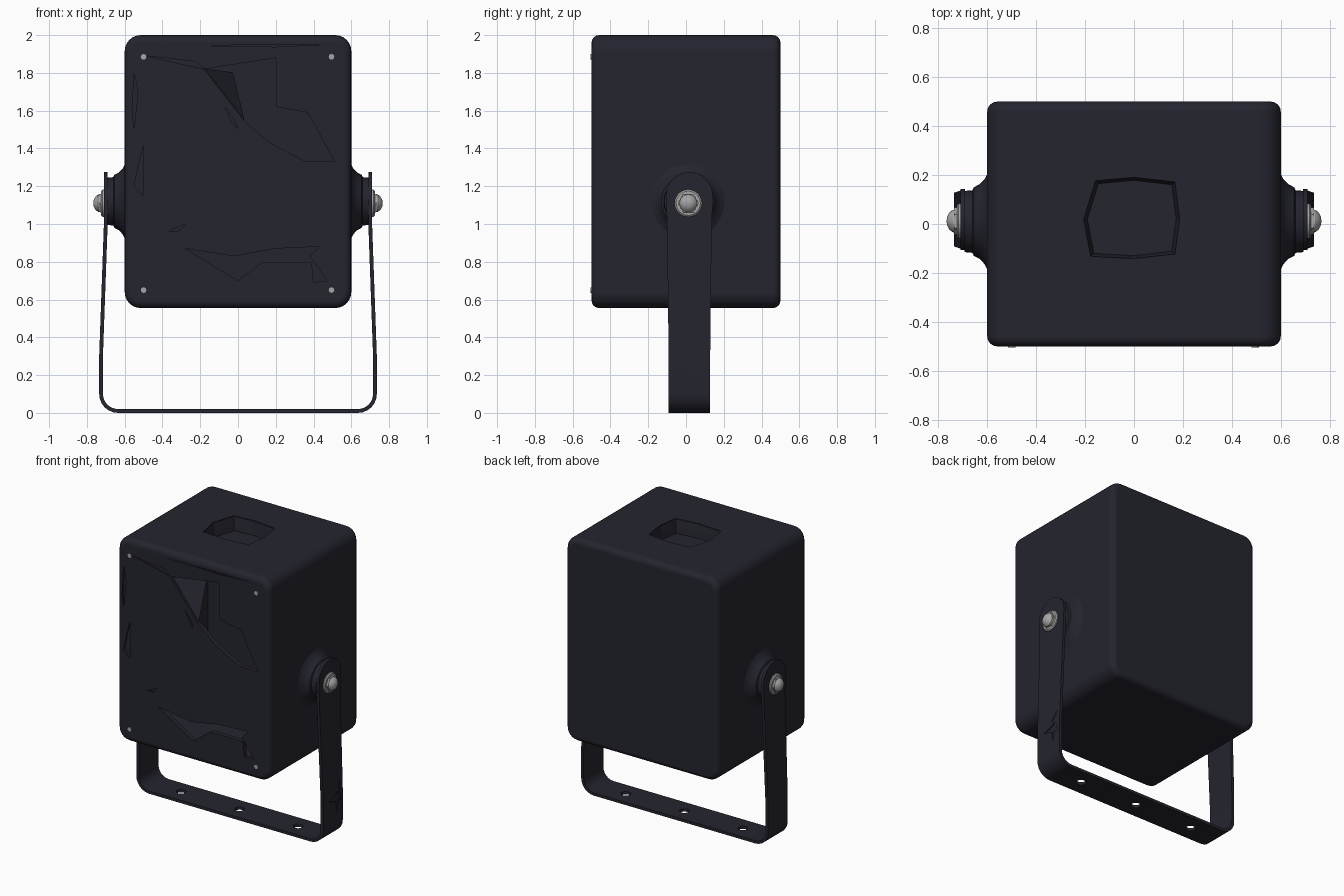
import bpy, bmesh
from math import sin, cos, pi, radians
from mathutils import Vector

if "Cube" in bpy.data.objects:
    bpy.data.objects.remove(bpy.data.objects["Cube"], do_unlink=True)


def material(name, rgb):
    m = bpy.data.materials.new(name)
    m.use_nodes = True
    m.diffuse_color = (*rgb, 1)
    m.node_tree.nodes["Principled BSDF"].inputs["Base Color"].default_value = (*rgb, 1)
    return m


DARK = material("dark_navy_paint", (0.018, 0.018, 0.029))
STEEL = material("bare_steel", (0.38, 0.38, 0.38))


def finish(name, bm, mat, recalc=True):
    if recalc:
        bmesh.ops.recalc_face_normals(bm, faces=bm.faces[:])
    me = bpy.data.meshes.new(name)
    bm.to_mesh(me)
    bm.free()
    me.materials.append(mat)
    ob = bpy.data.objects.new(name, me)
    bpy.context.collection.objects.link(ob)
    return ob


def box(bm, lo, hi):
    lo, hi = Vector(lo), Vector(hi)
    geo = bmesh.ops.create_cube(bm, size=1)
    for v in geo["verts"]:
        v.co = Vector([(lo[i] + hi[i]) / 2 + v.co[i] * (hi[i] - lo[i]) for i in range(3)])


def prism(name, pts, axis, lo, hi):
    """Extrude a 2D outline along one axis."""
    bm = bmesh.new()
    def put(p, d):
        c = list(p)
        c.insert(axis, d)
        return bm.verts.new(c)
    a, b = [put(p, lo) for p in pts], [put(p, hi) for p in pts]
    bm.faces.new(a)
    bm.faces.new(b[::-1])
    for i in range(len(a)):
        j = (i + 1) % len(a)
        bm.faces.new((a[i], a[j], b[j], b[i]))
    return finish(name, bm, DARK)


def apply(ob, kind, **settings):
    mod = ob.modifiers.new(kind.lower(), kind)
    for k, v in settings.items():
        setattr(mod, k, v)
    bpy.context.view_layer.objects.active = ob
    bpy.ops.object.modifier_apply(modifier=mod.name)


def cut(ob, cutter):
    apply(ob, "BOOLEAN", operation="DIFFERENCE", solver="EXACT", object=cutter)
    bpy.data.objects.remove(cutter, do_unlink=True)


def smooth(ob, angle=30):
    bpy.ops.object.select_all(action="DESELECT")
    ob.select_set(True)
    bpy.context.view_layer.objects.active = ob
    bpy.ops.object.shade_smooth_by_angle(angle=radians(angle))


def lathe_x(name, profile, side, centre, mat, segs=32):
    """Revolve (x, radius) points about a sideways axis."""
    bm = bmesh.new()
    rings = [[bm.verts.new((side * x, centre[0] + r * cos(2 * pi * i / segs),
                            centre[1] + r * sin(2 * pi * i / segs)))
              for i in range(segs)] for x, r in profile]
    for a, b in zip(rings, rings[1:]):
        for i in range(segs):
            j = (i + 1) % segs
            bm.faces.new((a[i], a[j], b[j], b[i]))
    bm.faces.new(rings[0])
    bm.faces.new(rings[-1])
    ob = finish(name, bm, mat)
    smooth(ob)
    return ob


# Rounded hollow housing
bm = bmesh.new()
box(bm, (-0.6, -0.5, 0.555), (0.6, 0.5, 2.0))
def along_y(e):
    return abs(e.verts[0].co.y - e.verts[1].co.y) > 0.5
bmesh.ops.bevel(bm, geom=[e for e in bm.edges if along_y(e)], offset=0.085,
                segments=6, profile=0.5, affect="EDGES")
bmesh.ops.bevel(bm, geom=[e for e in bm.edges if not along_y(e) and
                          all(abs(f.normal.y) > 0.9 for f in e.link_faces
                              if len(f.verts) > 4)
                          and any(len(f.verts) > 4 for f in e.link_faces)],
                offset=0.04, segments=4, profile=0.5, affect="EDGES")
housing = finish("housing", bm, DARK)

bm = bmesh.new()
box(bm, (-0.555, -0.47, 0.6), (0.555, 0.455, 1.955))
cut(housing, finish("cavity", bm, DARK))

# Torn openings through the front wall
tears = [
    [(-0.18, 1.82), (0.2, 1.88), (0.2, 1.62), (0.37, 1.59), (0.51, 1.33),
     (0.36, 1.33), (0.17, 1.43), (0.03, 1.55)],
    [(-0.28, 0.87), (-0.02, 0.83), (0.2, 0.87), (0.43, 0.88), (0.38, 0.83),
     (0.47, 0.7), (0.4, 0.69), (0.39, 0.8), (0.13, 0.8), (0, 0.7)],
    [(-0.07, 1.62), (-0.02, 1.55), (0, 1.5), (-0.04, 1.55)],
]
# Shallow gouges in the front paint
gouges = [
    [(-0.49, 1.89), (-0.18, 1.82), (-0.22, 1.86)],
    [(-0.22, 1.945), (0.45, 1.95), (0.2, 1.938)],
    [(-0.5, 1.42), (-0.5, 1.15), (-0.55, 1.2), (-0.53, 1.3)],
    [(-0.55, 1.8), (-0.53, 1.7), (-0.55, 1.5), (-0.56, 1.6)],
    [(-0.37, 0.96), (-0.28, 1.0), (-0.31, 0.965)],
]
for pts, depth in [(t, -0.44) for t in tears] + [(g, -0.49) for g in gouges]:
    cut(housing, prism("front_cutter", pts, 1, -0.6, depth))

# Recessed grip in the top
rim = [(-0.16, 0.18), (0.0, 0.195), (0.17, 0.175), (0.19, 0.02),
       (0.17, -0.125), (0.0, -0.145), (-0.18, -0.135), (-0.21, 0.02)]
cut(housing, prism("grip_cutter", rim, 2, 1.9, 2.1))
smooth(housing, 25)
apply(housing, "WEIGHTED_NORMAL", keep_sharp=True)

bm = bmesh.new()
levels = [[bm.verts.new((x * s, 0.02 + (y - 0.02) * s, z)) for x, y in rim]
          for s, z in ((1, 1.995), (0.95, 1.94), (0.92, 1.9))]
for up, low in zip(levels, levels[1:]):
    for i in range(len(rim)):
        j = (i + 1) % len(rim)
        bm.faces.new((up[i], up[j], low[j], low[i]))
bm.faces.new(levels[-1][::-1])
bm.normal_update()
tray = finish("grip_recess", bm, DARK, recalc=False)
apply(tray, "SOLIDIFY", thickness=0.008, offset=0)

# Bent flap of torn front wall
bm = bmesh.new()
bm.faces.new([bm.verts.new(p) for p in
              ((-0.18, -0.485, 1.82), (0.03, -0.485, 1.55), (-0.03, -0.3, 1.8))])
flap = finish("torn_flap", bm, DARK)
apply(flap, "SOLIDIFY", thickness=0.01, offset=0)

# U-shaped mounting bracket: rows of (x, z, half width), mirrored across x
rows = [(0.7, 1.15 + 0.125 * sin(a), 0.125 * cos(a))
        for a in [radians(d) for d in (84, 70, 55, 40, 20, 0)]]
rows += [(0.7, 1.0, 0.118), (0.725, 0.3, 0.11)]
rows += [(0.635 + 0.09 * cos(a), 0.1 - 0.09 * sin(a), 0.11)
         for a in [radians(15 * i) for i in range(7)]]
rows += [(-x, z, w) for x, z, w in rows[::-1]]
bm = bmesh.new()
pairs = [(bm.verts.new((x, 0.018 - w, z)), bm.verts.new((x, 0.018 + w, z)))
         for x, z, w in rows]
for (a, b), (c, d) in zip(pairs, pairs[1:]):
    bm.faces.new((a, b, d, c))
bracket = finish("mounting_bracket", bm, DARK)
apply(bracket, "SOLIDIFY", thickness=0.02, offset=0)
for hx in (-0.46, 0, 0.46):
    circle = [(hx + 0.032 * cos(i * pi / 8), 0.018 + 0.032 * sin(i * pi / 8))
              for i in range(16)]
    cut(bracket, prism("hole_cutter", circle, 2, -0.1, 0.1))
scar = [(0.1, 0.4), (0.05, 0.34), (0.07, 0.31), (-0.03, 0.28), (0.05, 0.26),
        (0.06, 0.19), (0.08, 0.26), (0.11, 0.25), (0.09, 0.31)]
cut(bracket, prism("scar_cutter", scar, 0, 0.729, 0.8))
smooth(bracket)

# Flared side bosses and pivot bolts
for side, word in ((1, "left"), (-1, "right")):
    lathe_x(word + "_boss", [(0.58, 0.2), (0.6, 0.195), (0.61, 0.175), (0.63, 0.153),
                             (0.655, 0.14), (0.66, 0.128), (0.692, 0.125)],
            side, (0.01, 1.12), DARK)
    lathe_x(word + "_bolt_washer", [(0.7, 0.072), (0.718, 0.072), (0.724, 0.064)],
            side, (0.012, 1.11), STEEL)
    lathe_x(word + "_bolt_head", [(0.71, 0.056), (0.735, 0.055)],
            side, (0.012, 1.11), STEEL, 6)
    lathe_x(word + "_bolt_dome", [(0.72, 0.047), (0.74, 0.046), (0.754, 0.036),
                                  (0.763, 0.02), (0.766, 0.004)],
            side, (0.012, 1.11), STEEL, 20)

# Corner screws on the front
for sx in (-0.5, 0.495):
    for sz in (0.65, 1.885):
        disc = [(sx + 0.015 * cos(i * pi / 6), sz + 0.015 * sin(i * pi / 6))
                for i in range(12)]
        screw = prism("corner_screw", disc, 1, -0.505, -0.49)
        screw.data.materials[0] = STEEL
